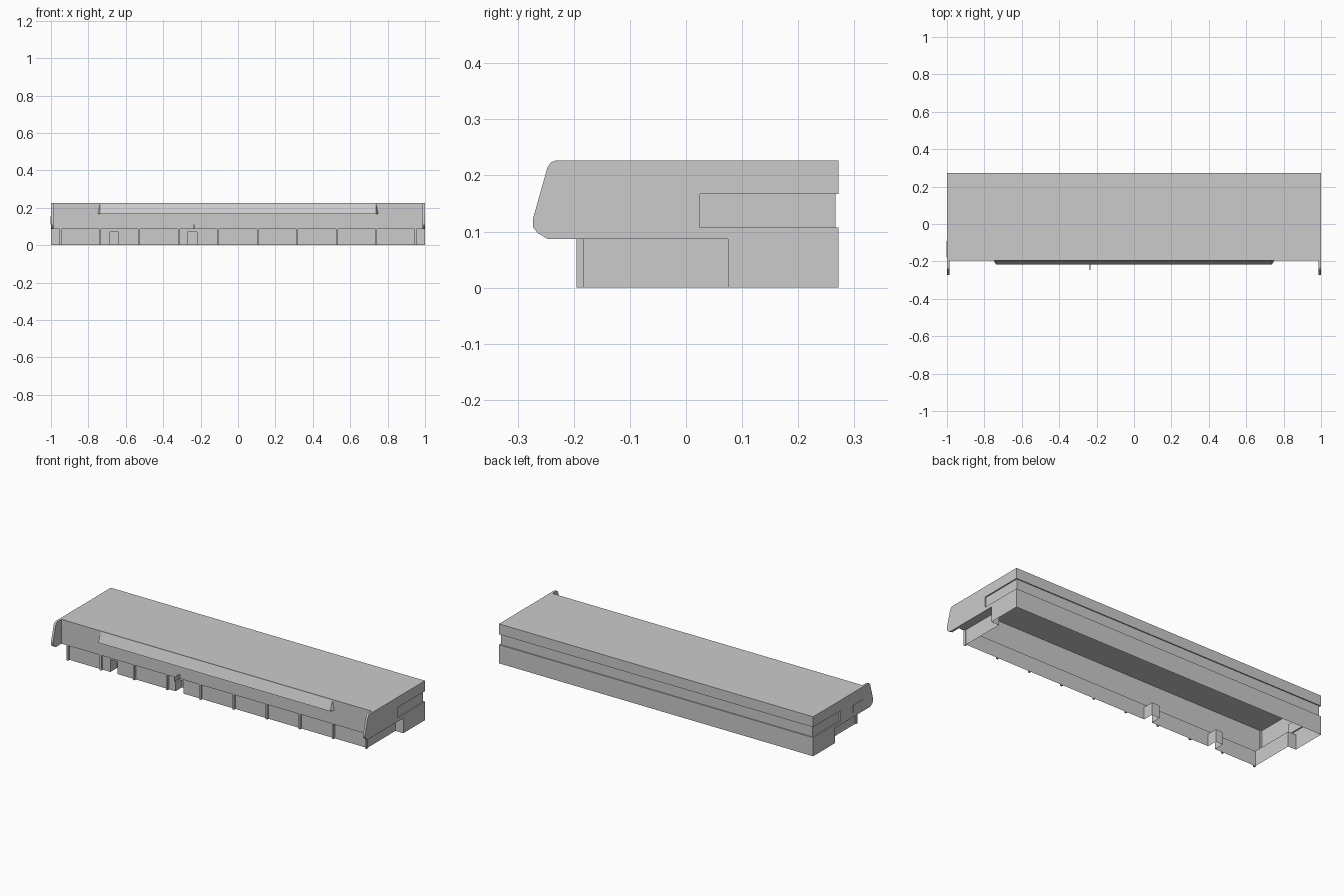
import bpy, bmesh

if "Cube" in bpy.data.objects:
    bpy.data.objects.remove(bpy.data.objects["Cube"])

grey = bpy.data.materials.new("light_grey")
grey.diffuse_color = (0.6, 0.6, 0.6, 1)
grey.use_nodes = True
grey.node_tree.nodes["Principled BSDF"].inputs["Base Color"].default_value = grey.diffuse_color


def make(name, faces):
    """Build an object from a list of polygons and weld shared corners."""
    bm = bmesh.new()
    for f in faces:
        bm.faces.new([bm.verts.new(p) for p in f])
    bmesh.ops.remove_doubles(bm, verts=bm.verts, dist=1e-5)
    me = bpy.data.meshes.new(name)
    bm.to_mesh(me)
    bm.free()
    me.materials.append(grey)
    ob = bpy.data.objects.new(name, me)
    bpy.context.collection.objects.link(ob)
    return ob


def walls(outline, z0, z1):
    """Upright walls on a closed counter-clockwise footprint."""
    return [[(*a, z0), (*b, z0), (*b, z1), (*a, z1)]
            for a, b in zip(outline, outline[1:] + outline[:1])]


def flat(x0, x1, y0, y1, z, up=True):
    q = [(x0, y0, z), (x1, y0, z), (x1, y1, z), (x0, y1, z)]
    return [q if up else q[::-1]]


def box(x0, x1, y0, y1, z0, z1):
    return (walls([(x0, y0), (x1, y0), (x1, y1), (x0, y1)], z0, z1)
            + flat(x0, x1, y0, y1, z0, False) + flat(x0, x1, y0, y1, z1))


FRONT, BACK, LOWF, STEP = -0.195, 0.272, -0.182, 0.075
Z_LOW, Z_STRIP0, Z_STRIP1, Z_TOP, Z_DOOR = 0.087, 0.107, 0.167, 0.227, 0.072
IN_X, IN_Y, STRIP_Y = 0.993, 0.266, 0.025
LOW_X = 0.95
full = [(-1, FRONT), (1, FRONT), (1, BACK), (-1, BACK)]

# Upper storey: open-bottomed shell with roof
make("roof", flat(-1, 1, FRONT, BACK, Z_TOP))
make("upper_walls", walls(full, Z_STRIP1, Z_TOP))
make("sill_walls", walls(full, Z_LOW, Z_STRIP0))

# Recessed strip wrapping the back and rear half of the sides
make("strip_walls", walls([(-1, FRONT), (1, FRONT), (1, STRIP_Y), (IN_X, STRIP_Y),
                           (IN_X, IN_Y), (-IN_X, IN_Y), (-IN_X, STRIP_Y),
                           (-1, STRIP_Y)], Z_STRIP0, Z_STRIP1))
ledges = []
for z, up in ((Z_STRIP0, True), (Z_STRIP1, False)):
    ledges += flat(-1, 1, IN_Y, BACK, z, up)
    ledges += flat(-1, -IN_X, STRIP_Y, IN_Y, z, up) + flat(IN_X, 1, STRIP_Y, IN_Y, z, up)
make("strip_ledges", ledges)

# Lower storey: narrower in front, with two door alcoves
doors = [(-0.685, -0.64), (-0.27, -0.22)]
ALCOVE = LOWF + 0.06
front_line = [(-LOW_X, LOWF)]
for a, b in doors:
    front_line += [(a, LOWF), (a, ALCOVE), (b, ALCOVE), (b, LOWF)]
rest = [(LOW_X, LOWF), (LOW_X, STEP), (1, STEP), (1, BACK),
        (-1, BACK), (-1, STEP), (-LOW_X, STEP)]
make("lower_walls", walls(front_line + rest, 0, Z_DOOR)
     + walls([(-LOW_X, LOWF)] + rest, Z_DOOR, Z_LOW))
make("alcove_ceilings", [f for a, b in doors for f in flat(a, b, LOWF, ALCOVE, Z_DOOR, False)])

# Underside of the overhanging upper storey
make("overhang", flat(-1, 1, FRONT, LOWF, Z_LOW, False)
     + flat(-1, -LOW_X, LOWF, STEP, Z_LOW, False)
     + flat(LOW_X, 1, LOWF, STEP, Z_LOW, False))

# Pillars along the lower front
for i in range(10):
    x = -LOW_X + i * 2 * LOW_X / 9
    make("pillar", box(x - 0.005, x + 0.005, FRONT, LOWF, 0, Z_LOW))

# Rounded end fins reaching past the front
fin = [(-0.19, 0.087), (-0.19, 0.227), (-0.232, 0.227), (-0.241, 0.223), (-0.247, 0.214),
       (-0.273, 0.122), (-0.273, 0.108), (-0.264, 0.097), (-0.247, 0.087)]
for x0, x1 in ((-1, -0.987), (0.987, 1)):
    faces = [[(x0, y, z) for y, z in fin], [(x1, y, z) for y, z in fin[::-1]]]
    for (ya, za), (yb, zb) in zip(fin, fin[1:] + fin[:1]):
        faces.append([(x0, yb, zb), (x0, ya, za), (x1, ya, za), (x1, yb, zb)])
    make("end_fin", faces)

# Sloped canopy below the roof edge
top, back, tip = 0.738, 0.75, 0.738
L, R = (-top, FRONT, 0.222), (top, FRONT, 0.222)
bl, br = (-back, FRONT, Z_STRIP1), (back, FRONT, Z_STRIP1)
fl, fr = (-tip, -0.216, Z_STRIP1), (tip, -0.216, Z_STRIP1)
make("canopy", [[fl, fr, R, L], [bl, fl, L], [fr, br, R], [bl, br, fr, fl]])

# Small sign plates by the door and on the left side
make("door_sign", box(-0.237, -0.233, -0.245, FRONT, 0.09, 0.112))
make("side_sign", box(-1.003, -1, -0.18, -0.09, 0.112, 0.155))
